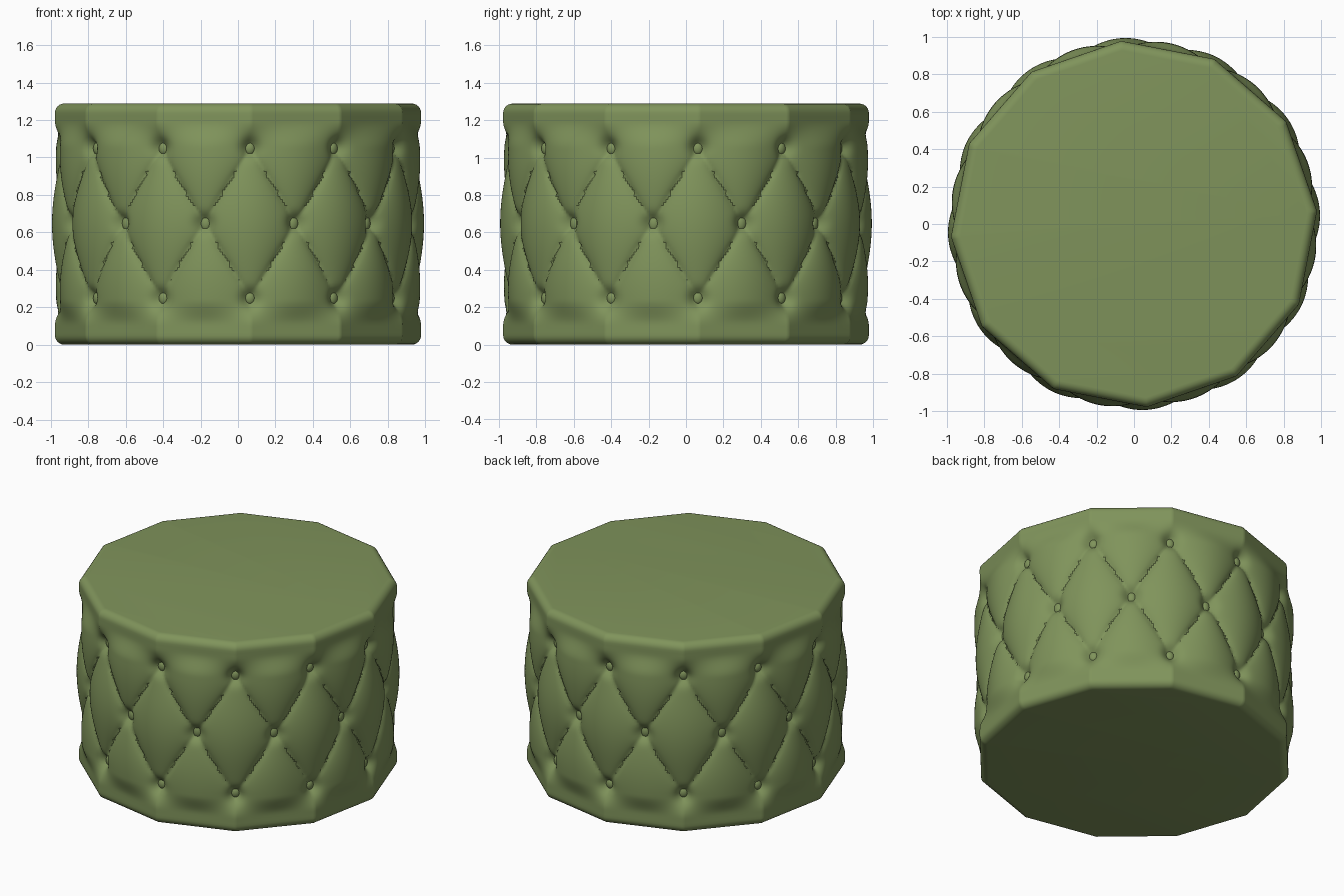
import bpy, bmesh
from math import sin, cos, pi, radians, sqrt, exp, atan2
from mathutils import Matrix

if "Cube" in bpy.data.objects:
    bpy.data.objects.remove(bpy.data.objects["Cube"])

H = 1.288                 # total height
MID, GAP = 0.648, 0.4     # middle button row, row spacing
STEP = radians(15)        # half the button spacing
OFF = radians(4)          # angle of the first top-row button, from the front
SUB = 20                  # grid columns per STEP
EDGE = 0.05               # rim rounding

green = bpy.data.materials.new("olive_green_fabric")
green.diffuse_color = (0.215, 0.295, 0.105, 1)
green.use_nodes = True
green.node_tree.nodes["Principled BSDF"].inputs["Base Color"].default_value = green.diffuse_color


def place(r, ang, z):
    return (r * sin(ang), -r * cos(ang), z)


def smooth(t):
    t = min(max(t, 0), 1)
    return t * t * (3 - 2 * t)


def side_radius(u, z):
    """Padded radius: u counts half button spacings, top-row buttons at even u."""
    v = (z - MID) / GAP
    vc = max(-1, min(1, v))
    # diamond pillows between diagonal pleats
    pillow = (abs(cos(pi * u) + cos(pi * vc)) / 2) ** 0.45
    peak = 0.995 - 0.013 * vc * vc
    r = 0.937 + (peak - 0.937) * pillow
    # plain twelve-sided band at the rims
    w = abs((u + 1) % 2 - 1) * STEP
    band = 0.98 * cos(STEP) / cos(STEP - w)
    t = smooth((abs(v) - 1) / 0.36)
    r += (band - r) * t
    # button pits
    for row in (-1, 0, 1):
        shift = 1 if row == 0 else 0
        du = ((u + shift + 1) % 2 - 1) * STEP * 0.95
        dz = (v - row) * GAP
        r -= 0.04 * exp(-(du * du + dz * dz) / 0.045 ** 2)
    # rounded rim
    e = min(z, H - z)
    if e < EDGE:
        k = 1 - e / EDGE
        r -= EDGE * (1 - sqrt(max(0, 1 - k * k)))
    return r


# tufted drum body
bm = bmesh.new()
rim = [EDGE * (1 - cos(i * pi / 12)) for i in range(6)]
rows = rim + [EDGE + (H - 2 * EDGE) * i / 72 for i in range(73)] + [H - e for e in reversed(rim)]
n = 24 * SUB
rings = [[bm.verts.new(place(side_radius(i / SUB, z), OFF + i / SUB * STEP, z)) for i in range(n)]
         for z in rows]
for lo, hi in zip(rings, rings[1:]):
    for i in range(n):
        j = (i + 1) % n
        bm.faces.new((lo[i], lo[j], hi[j], hi[i]))
bm.faces.new(rings[-1])
bm.faces.new(list(reversed(rings[0])))
bmesh.ops.recalc_face_normals(bm, faces=bm.faces)
me = bpy.data.meshes.new("tufted_body")
bm.to_mesh(me)
bm.free()
body = bpy.data.objects.new("tufted_body", me)

# fabric buttons in three staggered rows
bm = bmesh.new()
for row in (-1, 0, 1):
    for k in range(12):
        ang = OFF + (2 * k + (1 if row == 0 else 0)) * STEP
        size = (0.028, 0.018, 0.038 if row == 0 else 0.033)
        m = (Matrix.Translation(place(0.907, ang, MID + row * GAP))
             @ Matrix.Rotation(ang, 4, 'Z') @ Matrix.Diagonal((*size, 1)))
        bmesh.ops.create_uvsphere(bm, u_segments=16, v_segments=10, radius=1, matrix=m)
me = bpy.data.meshes.new("buttons")
bm.to_mesh(me)
bm.free()
buttons = bpy.data.objects.new("buttons", me)

for ob in (body, buttons):
    bpy.context.collection.objects.link(ob)
    ob.data.materials.append(green)
    bpy.ops.object.select_all(action='DESELECT')
    ob.select_set(True)
    bpy.context.view_layer.objects.active = ob
    bpy.ops.object.shade_smooth_by_angle(angle=radians(40))
